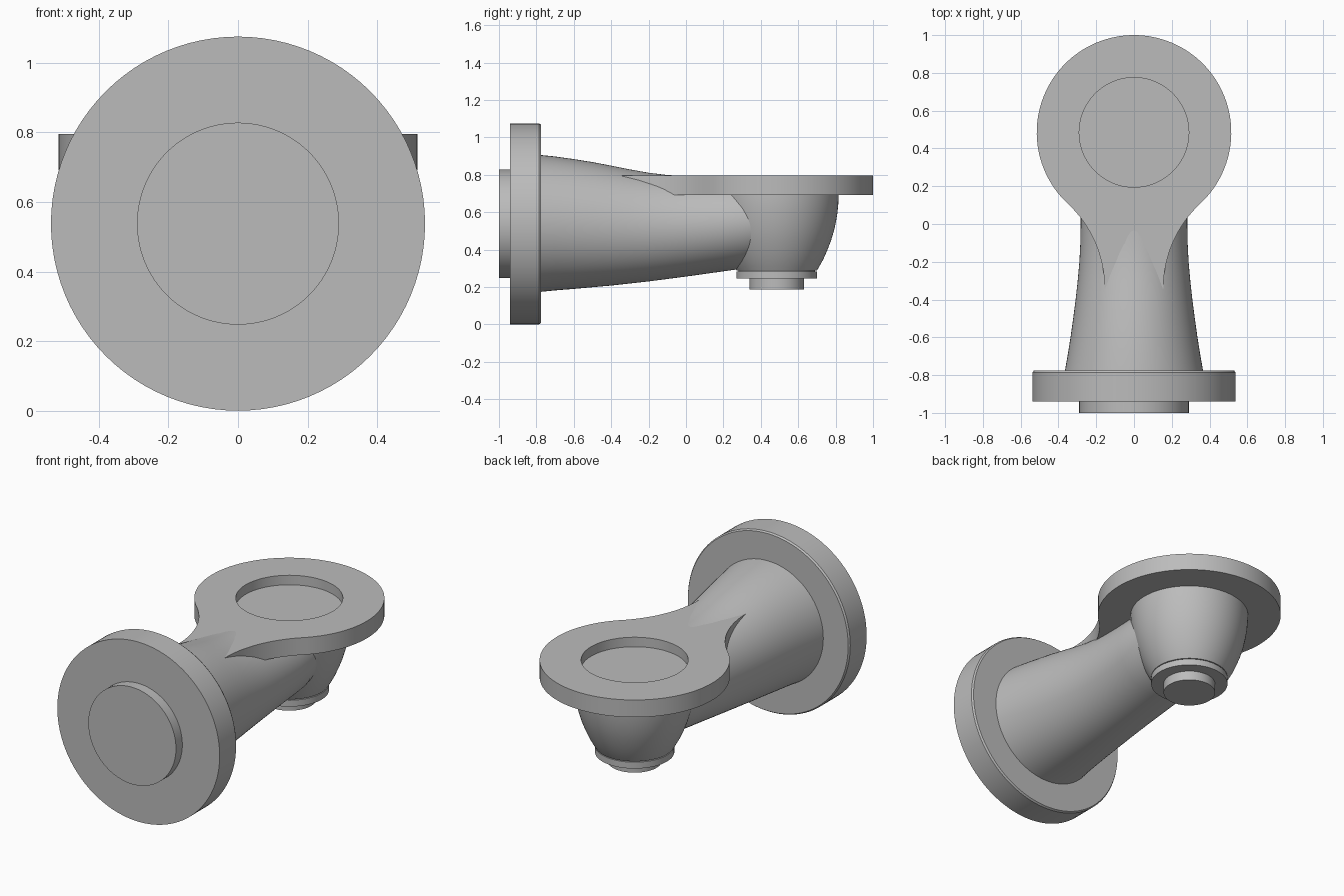
import bpy, bmesh
from math import sin, cos, pi, atan2, hypot

cube = bpy.data.objects.get("Cube")
if cube:
    bpy.data.objects.remove(cube, do_unlink=True)

grey = bpy.data.materials.new("cast grey")
grey.use_nodes = True
COLOUR = (0.5, 0.5, 0.5, 1)
grey.diffuse_color = COLOUR
grey.node_tree.nodes["Principled BSDF"].inputs["Base Color"].default_value = COLOUR

SIDES = 96
NECK_Z = 0.538      # height of the horizontal axis
CUP_Y = 0.485       # position of the vertical axis


def loft(name, rings):
    """Skin a list of equal-length rings and cap both ends."""
    bm = bmesh.new()
    loops = [[bm.verts.new(p) for p in ring] for ring in rings]
    n = len(loops[0])
    for a, b in zip(loops, loops[1:]):
        for i in range(n):
            j = (i + 1) % n
            bm.faces.new((a[i], a[j], b[j], b[i]))
    bm.faces.new(loops[0])
    bm.faces.new(loops[-1])
    bmesh.ops.recalc_face_normals(bm, faces=bm.faces)
    mesh = bpy.data.meshes.new(name)
    bm.to_mesh(mesh)
    bm.free()
    mesh.materials.append(grey)
    obj = bpy.data.objects.new(name, mesh)
    bpy.context.collection.objects.link(obj)
    bpy.ops.object.select_all(action='DESELECT')
    obj.select_set(True)
    bpy.context.view_layer.objects.active = obj
    bpy.ops.object.shade_smooth_by_angle(angle=pi / 6)
    return obj


def lathe(name, profile, horizontal=False):
    """Turn (radius, position) pairs about the neck axis or the cup axis."""
    rings = []
    for r, t in profile:
        ring = []
        for i in range(SIDES):
            u, v = r * cos(2 * pi * i / SIDES), r * sin(2 * pi * i / SIDES)
            ring.append((u, t, NECK_Z + v) if horizontal else (u, CUP_Y + v, t))
        rings.append(ring)
    return loft(name, rings)


# Upright mounting flange with its round front spigot
lathe("front_flange", [(0.29, -1), (0.29, -0.94), (0.537, -0.94),
                       (0.537, -0.785), (0.53, -0.775), (0.3, -0.775)], True)

# Tapered neck: y, half width, top, bottom
sections = [(-0.8, 0.37, 0.908, 0.172), (-0.7, 0.352, 0.898, 0.182),
            (-0.6, 0.336, 0.884, 0.19), (-0.5, 0.322, 0.868, 0.199),
            (-0.4, 0.309, 0.849, 0.208), (-0.3, 0.298, 0.829, 0.219),
            (-0.2, 0.289, 0.811, 0.23), (-0.1, 0.284, 0.799, 0.243),
            (0, 0.282, 0.793, 0.256), (0.1, 0.282, 0.79, 0.27),
            (0.2, 0.284, 0.79, 0.284), (0.3, 0.285, 0.79, 0.298),
            (0.42, 0.27, 0.79, 0.33)]
neck = []
for y, w, top, bottom in sections:
    ceiling = 0.71 if y > 0.1 else 1
    mid, h = (top + bottom) / 2, (top - bottom) / 2
    neck.append([(w * cos(2 * pi * i / SIDES), y,
                  min(mid + h * sin(2 * pi * i / SIDES), ceiling))
                 for i in range(SIDES)])
loft("tapered_neck", neck)

# Keyhole outline of the upper flange: a disc flowing into a web along the neck
R, FILLET, HOLE = 0.515, 0.617, 0.29
join = -0.82                                   # angle where the disc ends
fx, fy = (R + FILLET) * cos(join), (R + FILLET) * sin(join)
right = [(R * cos(a), R * sin(a)) for a in
         (pi / 2 + (join - pi / 2) * i / 48 for i in range(49))]
start = pi + join
right += [(fx + FILLET * cos(a), fy + FILLET * sin(a)) for a in
          (start + (pi - start) * i / 16 for i in range(1, 17))]
end_x, end_y = right[-1]
right += [(end_x * k / 4, end_y) for k in (3, 2, 1)]
left = [(-x, y) for x, y in reversed(right[1:])]
outline = right + [(0, end_y)] + left


def level(points, z):
    return [(x, CUP_Y + y, z) for x, y in points]


# Shallow round recess follows the same directions as the outline
hole = [(HOLE * x / hypot(x, y), HOLE * y / hypot(x, y)) for x, y in outline]
loft("upper_flange", [level(outline, 0.692), level(outline, 0.795),
                      level(hole, 0.795), level(hole, 0.738)])

# Rounded cup under the upper flange
lathe("cup", [(0.331, 0.71), (0.331, 0.68), (0.329, 0.64), (0.325, 0.6),
              (0.317, 0.55), (0.306, 0.5), (0.291, 0.45), (0.272, 0.4),
              (0.25, 0.35), (0.228, 0.31), (0.215, 0.288)])

# Stepped plug at the bottom
lathe("bottom_plug", [(0.205, 0.3), (0.205, 0.283), (0.215, 0.283),
                      (0.215, 0.245), (0.145, 0.245), (0.145, 0.188)])
